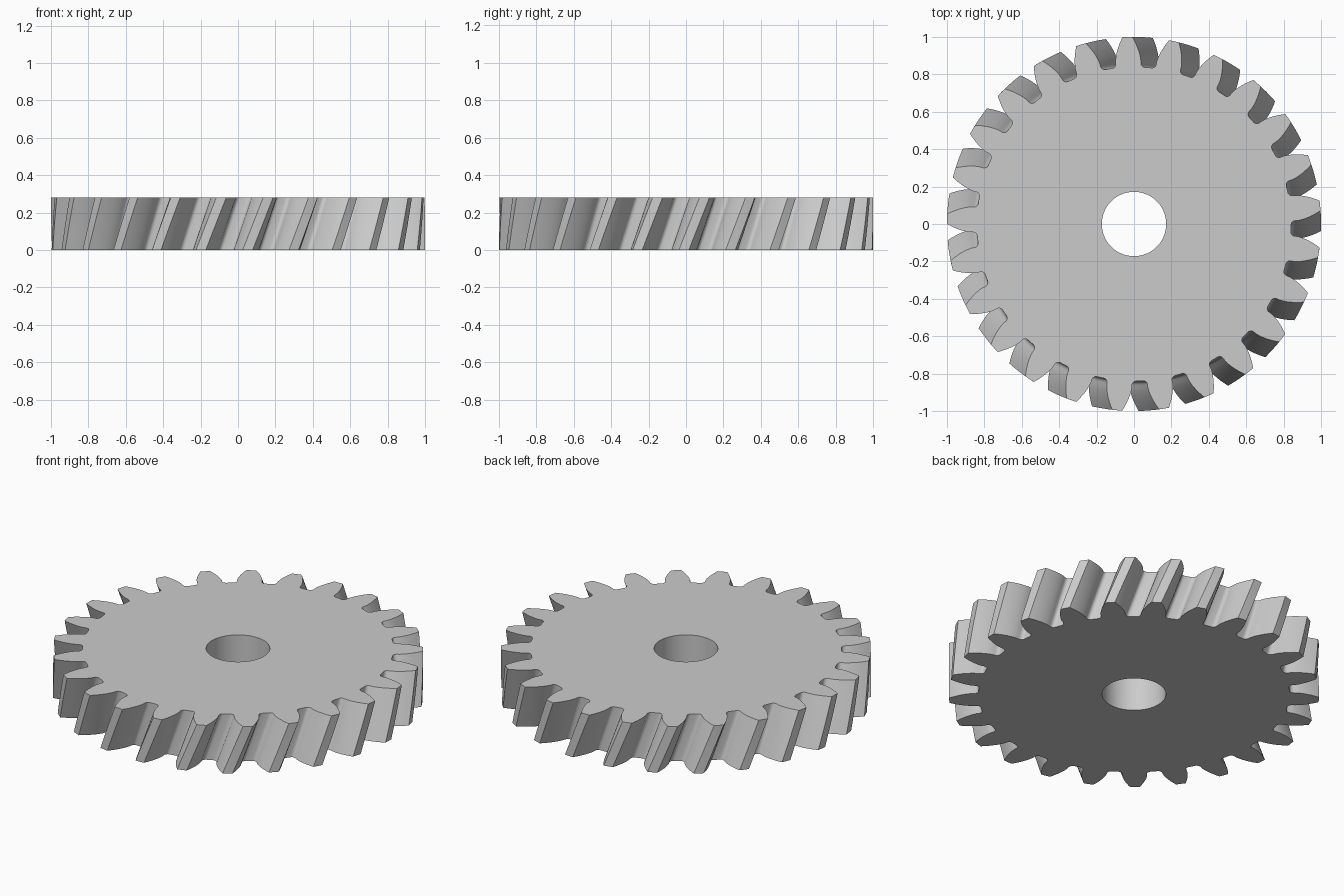
import bpy
import bmesh
from math import sin, cos, tan, acos, radians, pi

cube = bpy.data.objects.get("Cube")
if cube:
    bpy.data.objects.remove(cube, do_unlink=True)

# Gear dimensions
TEETH = 25
TIP, ROOT, BORE = 1.0, 0.84, 0.172
HEIGHT = 0.28
PITCH = TIP * TEETH / (TEETH + 2)
BASE = PITCH * cos(radians(20))
FILLET = 0.022
TWIST = radians(6.3)         # helix turn from bottom to top
PHASE = radians(5.65)        # tooth direction on the top face
STEP = 2 * pi / TEETH
LAYERS = 8


def involute(r):
    a = acos(min(1, BASE / r))
    return tan(a) - a


def half_angle(r):
    """Half the angular thickness of a tooth at radius r."""
    return STEP / 4 + involute(PITCH) - involute(max(r, BASE))


def half_tooth():
    """Angle and radius from the gap centre up to the tip corner."""
    pts = [(STEP / 2, ROOT)]
    foot = half_angle(BASE)
    for i in range(6):                               # root fillet
        t = pi / 2 * (1 - i / 5)
        pts.append((foot + FILLET / ROOT * (1 - cos(t)),
                    ROOT + FILLET * (1 - sin(t))))
    for i in range(7):                               # involute flank
        r = 0.877 + (TIP - 0.877) * i / 6
        pts.append((half_angle(r), r))
    return pts


# Outline of the whole gear
half = half_tooth()
tooth = [(-a, r) for a, r in half] + [(0, TIP)] + [(a, r) for a, r in reversed(half[1:])]
outline = [(a + k * STEP, r) for k in range(TEETH) for a, r in tooth]
n = len(outline)

# Twisted rings for the toothed rim and the bore
bm = bmesh.new()
rims, bores = [], []
for j in range(LAYERS + 1):
    f = j / LAYERS
    turn = PHASE - TWIST * (1 - f)
    rims.append([bm.verts.new((r * cos(a + turn), r * sin(a + turn), HEIGHT * f))
                 for a, r in outline])
    bores.append([bm.verts.new((BORE * cos(a + turn), BORE * sin(a + turn), HEIGHT * f))
                  for a, r in outline])


def bridge(lower, upper):
    for i in range(n):
        k = (i + 1) % n
        bm.faces.new((lower[i], lower[k], upper[k], upper[i]))


for j in range(LAYERS):
    bridge(rims[j], rims[j + 1])
    bridge(bores[j + 1], bores[j])
bridge(rims[-1], bores[-1])      # top face
bridge(bores[0], rims[0])        # bottom face
bmesh.ops.recalc_face_normals(bm, faces=bm.faces)

mesh = bpy.data.meshes.new("helical_gear")
bm.to_mesh(mesh)
bm.free()
gear = bpy.data.objects.new("helical_gear", mesh)
bpy.context.collection.objects.link(gear)

# Plain grey metal
grey = bpy.data.materials.new("plain_grey")
grey.use_nodes = True
color = (0.6, 0.6, 0.6, 1)
grey.diffuse_color = color
grey.node_tree.nodes["Principled BSDF"].inputs["Base Color"].default_value = color
mesh.materials.append(grey)

# Smooth flanks with sharp tips and rims
bpy.ops.object.select_all(action="DESELECT")
gear.select_set(True)
bpy.context.view_layer.objects.active = gear
bpy.ops.object.shade_smooth_by_angle(angle=radians(30))
